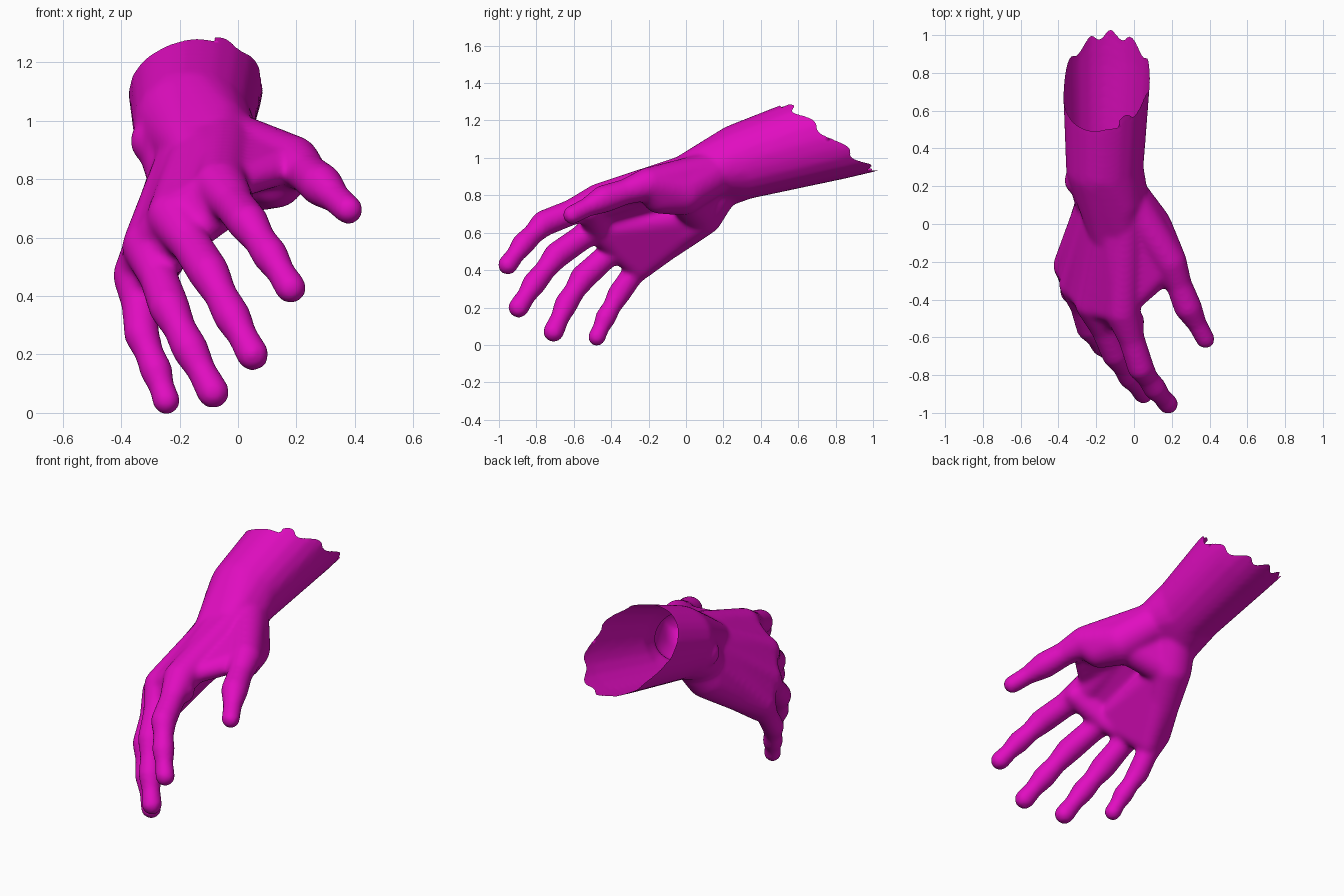
import bpy
import bmesh
from math import atan2, sin, pi
from mathutils import Vector, Matrix

cube = bpy.data.objects.get("Cube")
if cube:
    bpy.data.objects.remove(cube, do_unlink=True)

skin = bpy.data.materials.new("magenta_skin")
skin.use_nodes = True
colour = (0.75, 0.004, 0.53, 1)
skin.diffuse_color = colour
skin.node_tree.nodes["Principled BSDF"].inputs["Base Color"].default_value = colour

bm = bmesh.new()


def hull(*balls):
    """Convex skin stretched around balls given as (x, y, z, radius)."""
    part = bmesh.new()
    for x, y, z, r in balls:
        bmesh.ops.create_icosphere(part, subdivisions=3, radius=r,
                                   matrix=Matrix.Translation((x, y, z)))
    res = bmesh.ops.convex_hull(part, input=part.verts)
    loose = {v for v in res["geom_interior"] + res["geom_unused"]
             if isinstance(v, bmesh.types.BMVert)}
    bmesh.ops.delete(part, geom=list(loose), context="VERTS")
    tmp = bpy.data.meshes.new("tmp")
    part.to_mesh(tmp)
    part.free()
    bm.from_mesh(tmp)
    bpy.data.meshes.remove(tmp)


def between(a, b, t, scale):
    m = [p + (q - p) * t for p, q in zip(a, b)]
    m[3] *= scale
    return tuple(m)


def thin(ball, k):
    return (*ball[:3], ball[3] * k)


def limb(joints, waist=0.84):
    """Chain of bones, narrower between the joints."""
    for a, b in zip(joints, joints[1:]):
        m = between(a, b, 0.5, waist)
        hull(a, m)
        hull(m, b)


# Fingers: metacarpal base, knuckle, middle joint, end joint, tip
index = [(-.04, .10, .95, .10), (-.06, -.46, .77, .096), (.035, -.76, .65, .071),
         (.11, -.87, .54, .063), (.18, -.953, .428, .055)]
middle = [(-.12, .08, .93, .10), (-.22, -.42, .67, .094), (-.10, -.69, .48, .072),
          (-.02, -.81, .33, .065), (.05, -.895, .20, .057)]
ring = [(-.18, .08, .87, .10), (-.31, -.32, .57, .088), (-.235, -.55, .36, .071),
        (-.165, -.64, .22, .064), (-.085, -.708, .07, .057)]
little = [(-.21, .10, .80, .10), (-.345, -.22, .47, .084), (-.33, -.36, .27, .062),
          (-.28, -.43, .145, .057), (-.245, -.477, .041, .049)]
fingers = [index, middle, ring, little]
for f in fingers:
    hull(f[0], f[1])
    limb(f[1:])


# Fleshy pads on the palm side of each knuckle
def pad(f):
    x, y, z, r = between(f[1], f[2], .2, .8)
    return (x + .025, y + .004, z - .02, r)


pads = [pad(f) for f in fingers]

# Palm sheets and webs between neighbouring fingers
for i in range(3):
    a, b = fingers[i], fingers[i + 1]
    hull(a[0], b[0], thin(a[1], .85), thin(b[1], .85))
    hull(thin(a[1], .7), thin(b[1], .7), pads[i], pads[i + 1])

# Heel of the palm on the little finger side
heel = (-.2, .08, .70, .12)
edge = (-.27, -.08, .57, .10)
hull(heel, (-.15, .18, .86, .12), little[0])
hull(heel, edge, little[0], ring[0])
hull(edge, little[1], ring[0])
hull(thin(heel, .9), thin(edge, .9), pads[2], pads[3], thin(pads[1], .7))

# Thumb with its fleshy base and web
thumb = [(.19, -.20, .86, .09), (.285, -.44, .78, .075), (.378, -.61, .695, .051)]
thenar = (.075, -.02, .82, .128)
hull((-.02, .12, .90, .12), thenar)
hull(thenar, (.13, -.14, .80, .10), thumb[0])
hull(thin(thenar, .8), thin(heel, .9), (-.1, .12, .86, .1))
hull((-.02, .12, .92, .11), thumb[0])
limb(thumb)
hull(thin(thumb[0], .75), (.0, -.40, .79, .055), (0, .05, .9, .1),
     (.11, -.32, .82, .045))

# Wrist, wrist bone and forearm
wrist = (-.155, .30, .982, .206)
hull(wrist, (-.145, .8, 1.15, .233), (-.145, .8, 1.115, .233),
     (-.14, 1.3, 1.32, .25), (-.14, 1.3, 1.25, .25))
hull(wrist, index[0], little[0], (-.02, .12, .92, .10))
hull(wrist, (-.07, .11, .98, .105), (-.17, .11, .97, .105),
     (-.06, -.05, .90, .09), (-.15, -.05, .88, .09))
hull((-.29, .23, .93, .08), (-.2, .35, 1.0, .1))

raw = bpy.data.meshes.new("raw_parts")
bm.to_mesh(raw)
bm.free()
hand = bpy.data.objects.new("hand_and_forearm", raw)
bpy.context.collection.objects.link(hand)

# Fuse the parts into one smooth skin
fuse = hand.modifiers.new("fuse", "REMESH")
fuse.mode = "VOXEL"
fuse.voxel_size = 0.012
soften = hand.modifiers.new("soften", "SMOOTH")
soften.factor = 0.5
soften.iterations = 16
deps = bpy.context.evaluated_depsgraph_get()
mesh = bpy.data.meshes.new_from_object(hand.evaluated_get(deps))
hand.modifiers.clear()
hand.data = mesh
bpy.data.meshes.remove(raw)


# Open forearm end: smooth on the upper outer side, ragged elsewhere
def overshoot(co):
    ang = atan2(co.x + .145, co.z - 1.1)
    teeth = .027 * sin(10 * ang - 3.43)
    if -1.7 < ang < .35:
        rim = .07 * sin(min(ang, 0))
    elif ang > 0:
        rim = .05 + teeth
    else:
        rim = .05 - .05 * (pi + ang) + teeth
    return co.y + 1.3 * (co.z - 1.28) - .5 - rim


bm = bmesh.new()
bm.from_mesh(mesh)
cut = [v for v in bm.verts if v.co.y > .3 and overshoot(v.co) > 0]
bmesh.ops.delete(bm, geom=cut, context="VERTS")
axis = Vector((0, .95, .30))
for v in bm.verts:
    if v.is_boundary:
        v.co -= axis * max(-.02, overshoot(v.co) / 1.34)
for f in bm.faces:
    f.smooth = True
    f.material_index = 0
bm.to_mesh(mesh)
bm.free()
mesh.materials.clear()
mesh.materials.append(skin)
